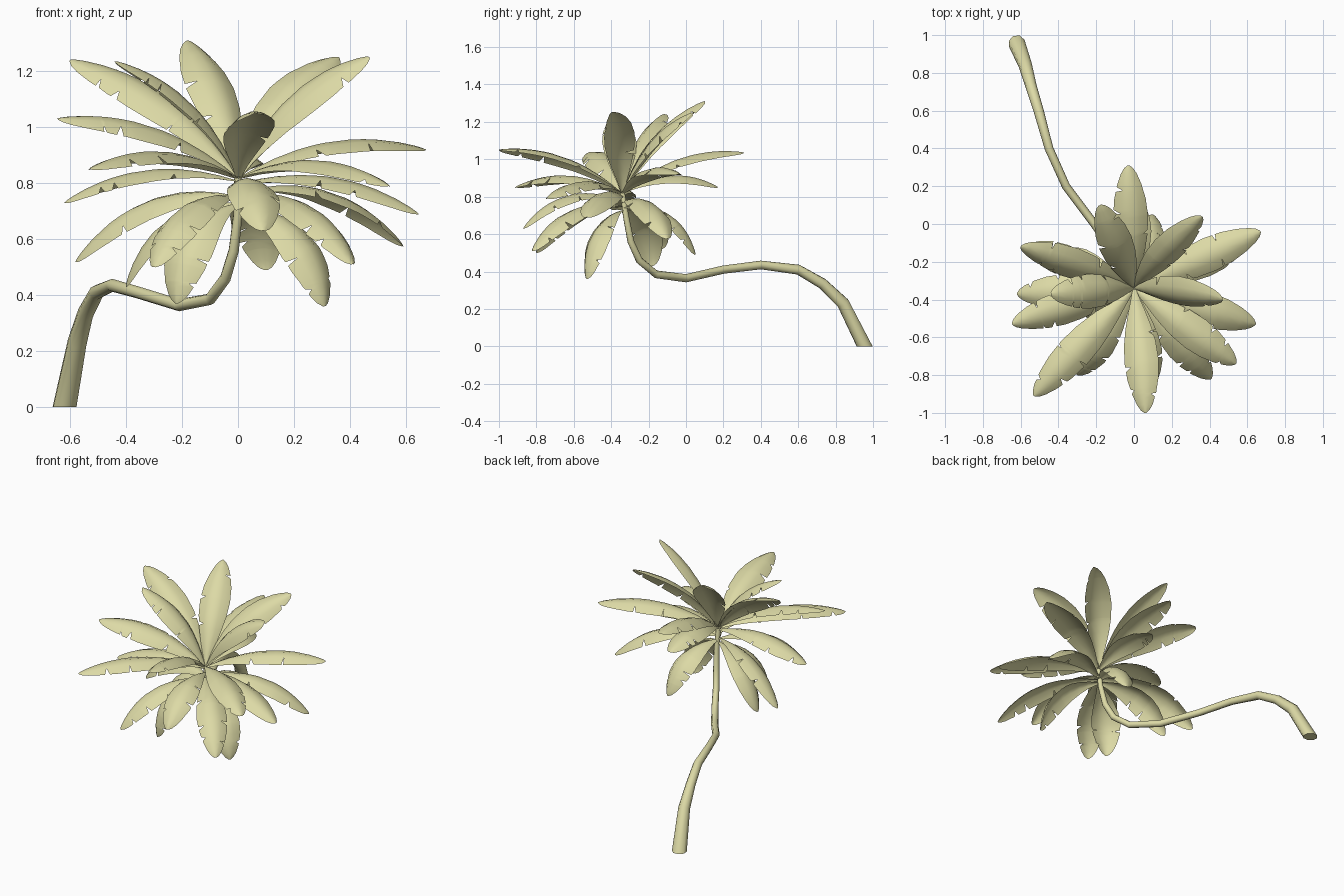
import bpy
import bmesh
import random
from mathutils import Vector, Matrix

random.seed(4)

start_cube = bpy.data.objects.get("Cube")
if start_cube:
    bpy.data.objects.remove(start_cube, do_unlink=True)

# One pale straw colour for everything
straw = bpy.data.materials.new("pale_straw")
straw.use_nodes = True
straw_colour = (0.72, 0.70, 0.38, 1)
straw.diffuse_color = straw_colour
straw.node_tree.nodes["Principled BSDF"].inputs["Base Color"].default_value = straw_colour


def finish(bm, name, angle):
    """Turn a bmesh into a shaded, coloured object."""
    mesh = bpy.data.meshes.new(name)
    bm.to_mesh(mesh)
    bm.free()
    mesh.materials.append(straw)
    obj = bpy.data.objects.new(name, mesh)
    bpy.context.collection.objects.link(obj)
    bpy.ops.object.select_all(action='DESELECT')
    obj.select_set(True)
    bpy.context.view_layer.objects.active = obj
    bpy.ops.object.shade_smooth_by_angle(angle=angle)


# Trunk: tapered tube swept along a sagging path (x, y, z, radius)
trunk_path = [
    (-0.62, 0.955, 0, 0.045), (-0.575, 0.84, 0.23, 0.036), (-0.545, 0.73, 0.335, 0.03),
    (-0.505, 0.6, 0.41, 0.027), (-0.45, 0.4, 0.435, 0.023), (-0.36, 0.2, 0.41, 0.022),
    (-0.21, 0, 0.364, 0.022), (-0.1, -0.16, 0.385, 0.021), (-0.045, -0.25, 0.46, 0.02),
    (-0.015, -0.295, 0.56, 0.019), (0, -0.32, 0.69, 0.017), (0, -0.34, 0.82, 0.014)]


def build_trunk(sides=8):
    bm = bmesh.new()
    points = [Vector(p[:3]) for p in trunk_path]
    across = Vector((1, 0.5, 0))
    last = len(points) - 1
    rings = []
    for i, centre in enumerate(points):
        tangent = (points[min(i + 1, last)] - points[max(i - 1, 0)]).normalized()
        if i == 0:
            tangent = Vector((0, 0, 1))
        side = (across - tangent * across.dot(tangent)).normalized()
        axes = Matrix((side, tangent.cross(side), tangent)).transposed().to_4x4()
        ring = bmesh.ops.create_circle(
            bm, segments=sides, radius=trunk_path[i][3],
            matrix=Matrix.Translation(centre) @ axes)["verts"]
        rings.append(ring)
    for low, high in zip(rings, rings[1:]):
        for k in range(sides):
            n = (k + 1) % sides
            bm.faces.new((low[k], low[n], high[n], high[k]))
    bm.faces.new(rings[0])
    bm.faces.new(rings[-1])
    bmesh.ops.recalc_face_normals(bm, faces=bm.faces)
    finish(bm, "trunk", 1.0)


# Half-width of a frond along its length
outline = [(0, 0.01), (0.1, 0.028), (0.2, 0.048), (0.32, 0.069), (0.45, 0.085),
           (0.6, 0.092), (0.74, 0.084), (0.86, 0.064), (0.94, 0.042),
           (0.98, 0.024), (1, 0.006)]


def half_width(t):
    for (t0, w0), (t1, w1) in zip(outline, outline[1:]):
        if t <= t1:
            return w0 + (w1 - w0) * (t - t0) / (t1 - t0)
    return outline[-1][1]


def build_frond(name, tip, roll, lift):
    """Arched leaf sheet with a few tears cut into its edges."""
    tip = Vector(tip)
    base = Vector((0, -0.34, min(0.82, max(0.73, 0.62 + 0.26 * tip.z))))
    base += (tip - base) * 0.01
    chord = tip - base
    side = chord.cross(Vector((0, 0, 1))).normalized()
    control = (base + tip) / 2 + side.cross(chord).normalized() * lift

    # Rows across the leaf: t, left scale, right scale
    rows = [(t, 1, 1) for t, w in outline]
    for edge in (0, 1):
        for spot in (0.4, 0.66, 0.82):
            if random.random() < 0.7:
                t = spot + random.uniform(-0.05, 0.05) + edge * 0.02
                depth = random.uniform(0.5, 0.75)
                cut = (depth, 1) if edge == 0 else (1, depth)
                rows += [(t - 0.012, 1, 1), (t, *cut), (t + 0.025, 1, 1)]
    rows.sort()

    bm = bmesh.new()
    grid = []
    for t, left, right in rows:
        centre = base * (1 - t) ** 2 + control * 2 * t * (1 - t) + tip * t * t
        tangent = ((control - base) * (1 - t) + (tip - control) * t).normalized()
        across = Matrix.Rotation(roll, 3, tangent) @ side
        up = across.cross(tangent)
        width = half_width(t)
        line = []
        for u in (-1, -0.5, 0, 0.5, 1):
            if abs(u) == 1:
                u *= left if u < 0 else right
            drop = up * (0.48 * width * (u * u - 0.3))
            line.append(bm.verts.new(centre + across * (width * u) - drop))
        grid.append(line)
    for a, b in zip(grid, grid[1:]):
        for k in range(len(a) - 1):
            bm.faces.new((a[k], a[k + 1], b[k + 1], b[k]))
    finish(bm, name, 1.0)


# Frond tips, grouped by layer, with optional roll about the midrib
upper_tips = [(-0.18, 0.1, 1.31), (0.47, -0.4, 1.25, 0.6), (0.36, 0.04, 1.25, 0.5),
              (-0.6, -0.12, 1.24, -0.45), (-0.44, -0.37, 1.235)]
middle_tips = [(-0.03, 0.31, 1.035), (0.06, -1, 1.05, 0.15), (-0.645, -0.53, 1.03, -0.25),
               (0.67, -0.04, 0.92), (-0.53, -0.91, 0.85), (0, 0.17, 0.85),
               (0.54, -0.74, 0.79), (-0.62, -0.37, 0.73), (0.645, -0.53, 0.69)]
lower_tips = [(0.09, -0.87, 0.63), (0.59, -0.1, 0.575), (-0.58, -0.13, 0.52, -0.4),
              (0.41, -0.82, 0.51), (-0.3, -0.8, 0.5), (0.1, 0.05, 0.49),
              (-0.4, -0.18, 0.43, -0.35), (-0.22, -0.53, 0.37, -0.35),
              (0.31, -0.53, 0.36, 0.35)]

build_trunk()
for layer, tips, lift in (("upper", upper_tips, 0.13), ("middle", middle_tips, 0.13),
                          ("lower", lower_tips, 0.18)):
    for number, spec in enumerate(tips, start=1):
        roll = spec[3] if len(spec) > 3 else 0
        build_frond(f"{layer}_frond_{number}", spec[:3], roll, lift)
